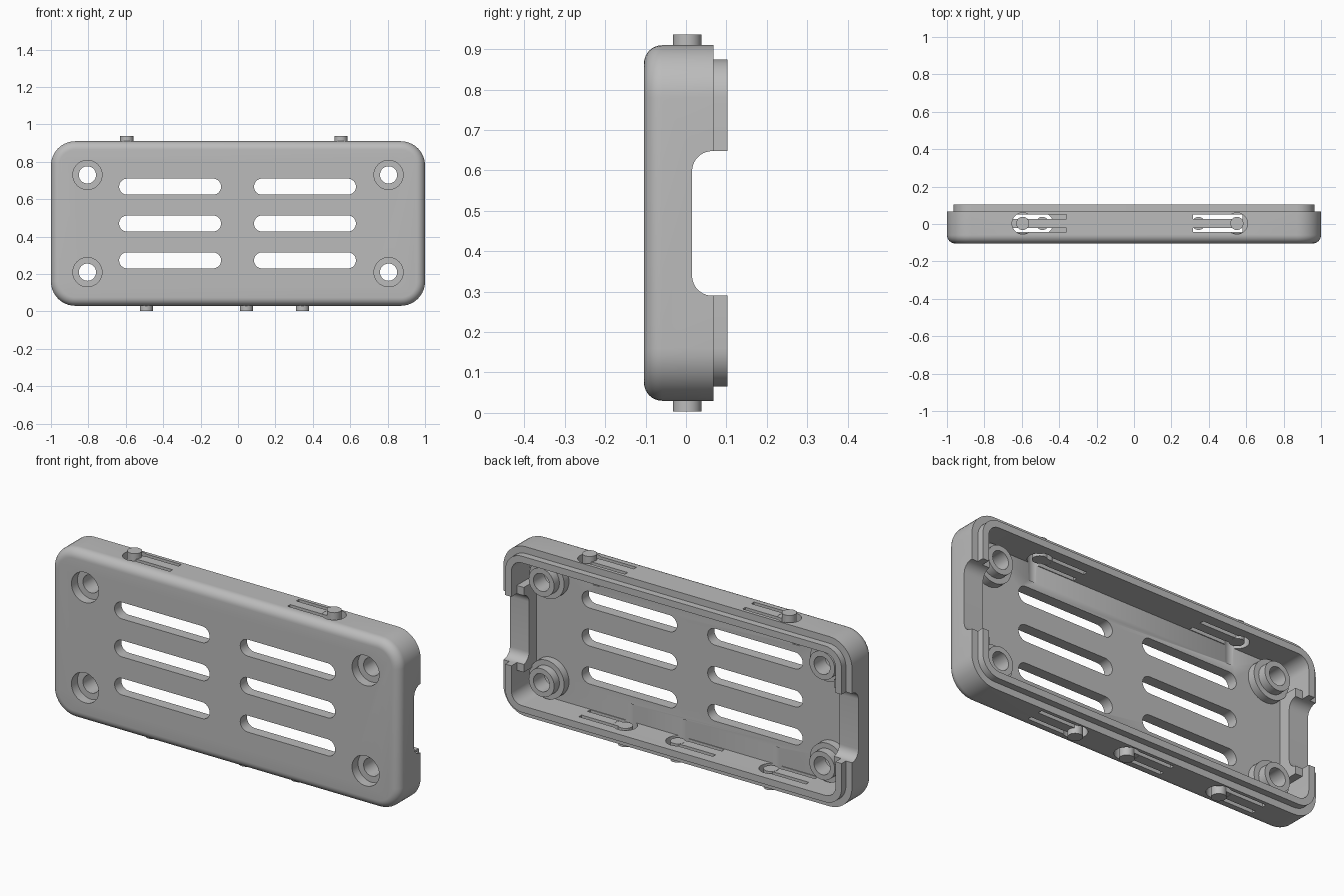
import bpy, bmesh, math
from mathutils import Vector

if "Cube" in bpy.data.objects:
    bpy.data.objects.remove(bpy.data.objects["Cube"])

grey = bpy.data.materials.new("plain_grey")
grey.use_nodes = True
COLOR = (0.5, 0.5, 0.5, 1)
grey.diffuse_color = COLOR
grey.node_tree.nodes["Principled BSDF"].inputs["Base Color"].default_value = COLOR

MID_Z = 0.47
AXES = {"X": lambda u, v, d: (d, u, v),
        "Y": lambda u, v, d: (u, d, v),
        "Z": lambda u, v, d: (u, v, d)}


def rounded(u, v, w, h, r, steps=10):
    """Rounded rectangle outline; a circle or a stadium when r is half its height."""
    points = []
    for k, (su, sv) in enumerate(((1, 1), (-1, 1), (-1, -1), (1, -1))):
        for i in range(steps + 1):
            a = (k + i / steps) * math.pi / 2
            points.append((u + su * (w / 2 - r) + r * math.cos(a),
                           v + sv * (h / 2 - r) + r * math.sin(a)))
    return points


def loft(name, axis, sections):
    """Closed solid through (outline, depth) sections along an axis."""
    bm = bmesh.new()
    rings = [[bm.verts.new(Vector(AXES[axis](u, v, d))) for u, v in outline]
             for outline, d in sections]
    for a, b in zip(rings, rings[1:]):
        for i in range(len(a)):
            j = (i + 1) % len(a)
            bm.faces.new((a[i], a[j], b[j], b[i]))
    bm.faces.new(rings[0])
    bm.faces.new(rings[-1])
    bmesh.ops.remove_doubles(bm, verts=bm.verts, dist=1e-5)
    bmesh.ops.recalc_face_normals(bm, faces=bm.faces)
    mesh = bpy.data.meshes.new(name)
    bm.to_mesh(mesh)
    bm.free()
    mesh.materials.append(grey)
    obj = bpy.data.objects.new(name, mesh)
    bpy.context.collection.objects.link(obj)
    return obj


def prism(name, axis, outline, d0, d1):
    return loft(name, axis, [(outline, d0), (outline, d1)])


def disc(u, v, r):
    return rounded(u, v, 2 * r, 2 * r, r)


def box(u0, u1, v0, v1):
    return [(u0, v0), (u1, v0), (u1, v1), (u0, v1)]


def combine(target, tool, operation):
    mod = target.modifiers.new("bool", "BOOLEAN")
    mod.operation, mod.solver, mod.object = operation, "EXACT", tool
    bpy.context.view_layer.objects.active = target
    bpy.ops.object.modifier_apply(modifier=mod.name)
    bpy.data.objects.remove(tool)


# Shell: rounded front edge, side wall, ledge, lip and cavity
FRONT, LEDGE, BACK, FLOOR = -0.104, 0.068, 0.103, -0.048
FILLET, CORNER = 0.045, 0.13


def shell_outline(inset):
    return rounded(0, MID_Z, 2 - 2 * inset, 0.88 - 2 * inset, CORNER - inset)


sections = []
for i in range(9):
    a = i / 8 * math.pi / 2
    sections.append((shell_outline(FILLET * (1 - math.sin(a))),
                     FRONT + FILLET * (1 - math.cos(a))))
for inset, depth in ((0, LEDGE), (0.035, LEDGE), (0.035, BACK),
                     (0.07, BACK), (0.07, FLOOR)):
    sections.append((shell_outline(inset), depth))
shell = loft("case_shell", "Y", sections)

# Thickened pads behind the end openings
for s in (-1, 1):
    pad = prism("end_pad", "X", box(FLOOR - 0.02, LEDGE - 0.01, 0.25, 0.69),
                s * 0.89, s * 0.95)
    combine(shell, pad, "UNION")

# Screw bosses with stepped collars and counterbored holes
for x in (-0.805, 0.805):
    for z in (0.21, 0.73):
        boss = loft("screw_boss", "Y", [(disc(x, z, 0.1), FLOOR - 0.02),
                                        (disc(x, z, 0.1), -0.008),
                                        (disc(x, z, 0.073), -0.008),
                                        (disc(x, z, 0.073), 0.035)])
        combine(shell, boss, "UNION")
        hole = loft("screw_hole", "Y", [(disc(x, z, 0.078), -0.2),
                                        (disc(x, z, 0.078), -0.055),
                                        (disc(x, z, 0.046), -0.055),
                                        (disc(x, z, 0.046), 0.2)])
        combine(shell, hole, "DIFFERENCE")

# Front vent slots
for x in (-0.363, 0.358):
    for z in (0.273, 0.47, 0.667):
        slot = prism("vent_slot", "Y", rounded(x, z, 0.545, 0.086, 0.043), -0.2, 0.0)
        combine(shell, slot, "DIFFERENCE")

# Rounded opening through both ends
opening = prism("end_opening", "X", rounded(0.165, 0.469, 0.3, 0.358, 0.05), -1.5, 1.5)
combine(shell, opening, "DIFFERENCE")

# Spring clips: (pin x, arm direction, on top edge)
CLIPS = ((-0.595, 1, True), (0.55, -1, True),
         (-0.49, -1, False), (0.045, -1, False), (0.345, 1, False))
PIN_Y = 0.003
parts = [shell]
for x, way, top in CLIPS:
    s = 1 if top else -1
    outer, wall_in = MID_Z + s * 0.44, MID_Z + s * 0.37
    tip = MID_Z + s * 0.467
    reach = MID_Z + s * 0.52
    ring = prism("clip_ring", "Z", disc(x, PIN_Y, 0.057), MID_Z + s * 0.28, reach)
    combine(shell, ring, "DIFFERENCE")
    for side in (-1, 1):
        y = PIN_Y + side * 0.036
        u0, u1 = sorted((x, x + way * 0.235))
        slit = prism("clip_slit", "Z", box(u0, u1, y - 0.011, y + 0.011),
                     MID_Z + s * 0.355, reach)
        combine(shell, slit, "DIFFERENCE")
    # Tongue end and pin fill the middle of the ring
    u0, u1 = sorted((x, x + way * 0.07))
    arm = prism("clip_tongue", "Z", box(u0, u1, PIN_Y - 0.0245, PIN_Y + 0.0245),
                wall_in + s * 0.001, outer - s * 0.001)
    pin = prism("clip_pin", "Z", disc(x, PIN_Y, 0.035), wall_in, tip)
    parts += [arm, pin]

# Smooth curved faces and keep the edges crisp
bpy.ops.object.select_all(action="DESELECT")
for obj in parts:
    obj.select_set(True)
bpy.context.view_layer.objects.active = shell
bpy.ops.object.shade_smooth_by_angle(angle=math.radians(30))
